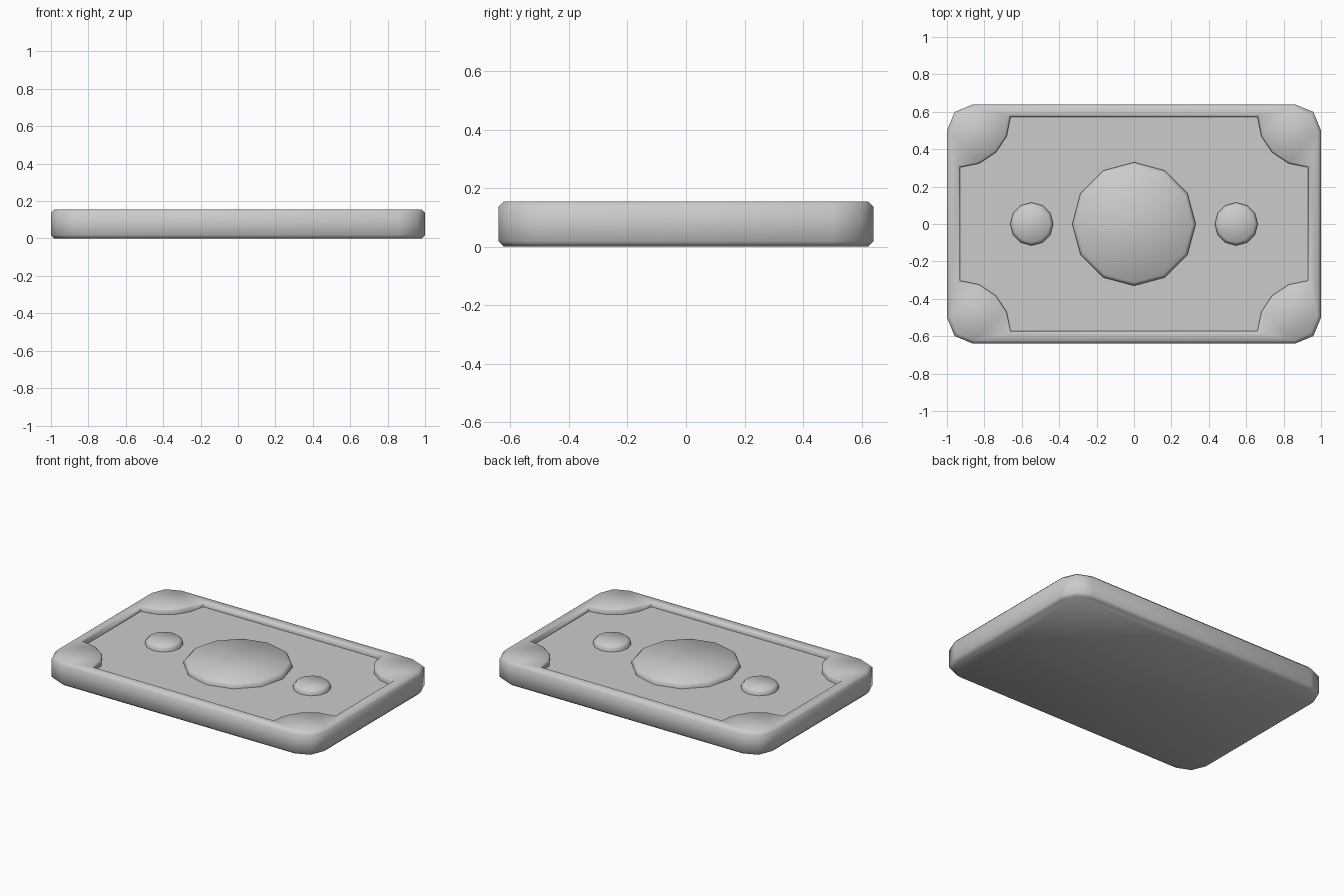
import bpy, bmesh
from math import sin, cos, radians, pi

if "Cube" in bpy.data.objects:
    bpy.data.objects.remove(bpy.data.objects["Cube"])

TOP, FLOOR, BEV = 0.155, 0.118, 0.018


def rounded_outline(d):
    # outer outline, inset by d, two segments per corner
    pts, r = [], 0.14 - d * 0.6
    for q, (sx, sy) in enumerate([(1, 1), (-1, 1), (-1, -1), (1, -1)]):
        cx, cy = sx * (1 - d - r), sy * (0.64 - d - r)
        for k in range(3):
            a = radians(90 * q + 45 * k)
            pts.append((cx + r * cos(a), cy + r * sin(a)))
    return pts


def ticket_outline(d):
    # recess outline with scooped corners, widened by d
    pts, r = [], 0.27 - d
    for q, (sx, sy) in enumerate([(1, 1), (-1, 1), (-1, -1), (1, -1)]):
        arc = []
        for k in range(5):
            a = radians(22.5 * k)
            x, y = 0.93 - r * sin(a), 0.573 - r * cos(a)
            if k == 0:
                x += d
            if k == 4:
                y += d
            arc.append((sx * x, sy * y))
        pts += arc if q % 2 == 0 else arc[::-1]
    return pts


def circle(r, cx):
    return [(cx + r * cos(2 * pi * i / 12), r * sin(2 * pi * i / 12)) for i in range(12)]


def ring(bm, pts, z):
    return [bm.verts.new((x, y, z)) for x, y in pts]


def bridge(bm, rings):
    for a, b in zip(rings, rings[1:]):
        for i in range(len(a)):
            j = (i + 1) % len(a)
            bm.faces.new((a[i], a[j], b[j], b[i]))


def finish(bm, name):
    bmesh.ops.recalc_face_normals(bm, faces=bm.faces[:])
    me = bpy.data.meshes.new(name)
    bm.to_mesh(me)
    bm.free()
    ob = bpy.data.objects.new(name, me)
    bpy.context.collection.objects.link(ob)
    bpy.ops.object.select_all(action='DESELECT')
    ob.select_set(True)
    bpy.context.view_layer.objects.active = ob
    bpy.ops.object.shade_smooth_by_angle(angle=radians(55))
    return ob


# plate with bevelled rim and recessed face
bm = bmesh.new()
outer = [ring(bm, rounded_outline(d), z) for d, z in
         [(BEV, 0), (0, BEV), (0, TOP - BEV), (BEV, TOP)]]
inner = [ring(bm, ticket_outline(d), z) for d, z in
         [(0.01, TOP), (0, TOP - 0.01), (0, FLOOR)]]
bridge(bm, outer)
bridge(bm, inner)
bm.faces.new(outer[0])
bm.faces.new(inner[-1])
edges = []
for loop in (outer[-1], inner[0]):
    edges += [bm.edges.get((loop[i - 1], loop[i])) for i in range(len(loop))]
bmesh.ops.triangle_fill(bm, use_beauty=True, use_dissolve=False, edges=edges)
finish(bm, "note_plate")

# raised discs
for name, r, cx in [("centre_disc", 0.33, 0), ("left_disc", 0.115, -0.547),
                    ("right_disc", 0.115, 0.547)]:
    bm = bmesh.new()
    rings = [ring(bm, circle(r - d, cx), z) for d, z in
             [(0, FLOOR - 0.01), (0, TOP - BEV), (BEV, TOP)]]
    bridge(bm, rings)
    bm.faces.new(rings[0])
    bm.faces.new(rings[-1])
    finish(bm, name)
